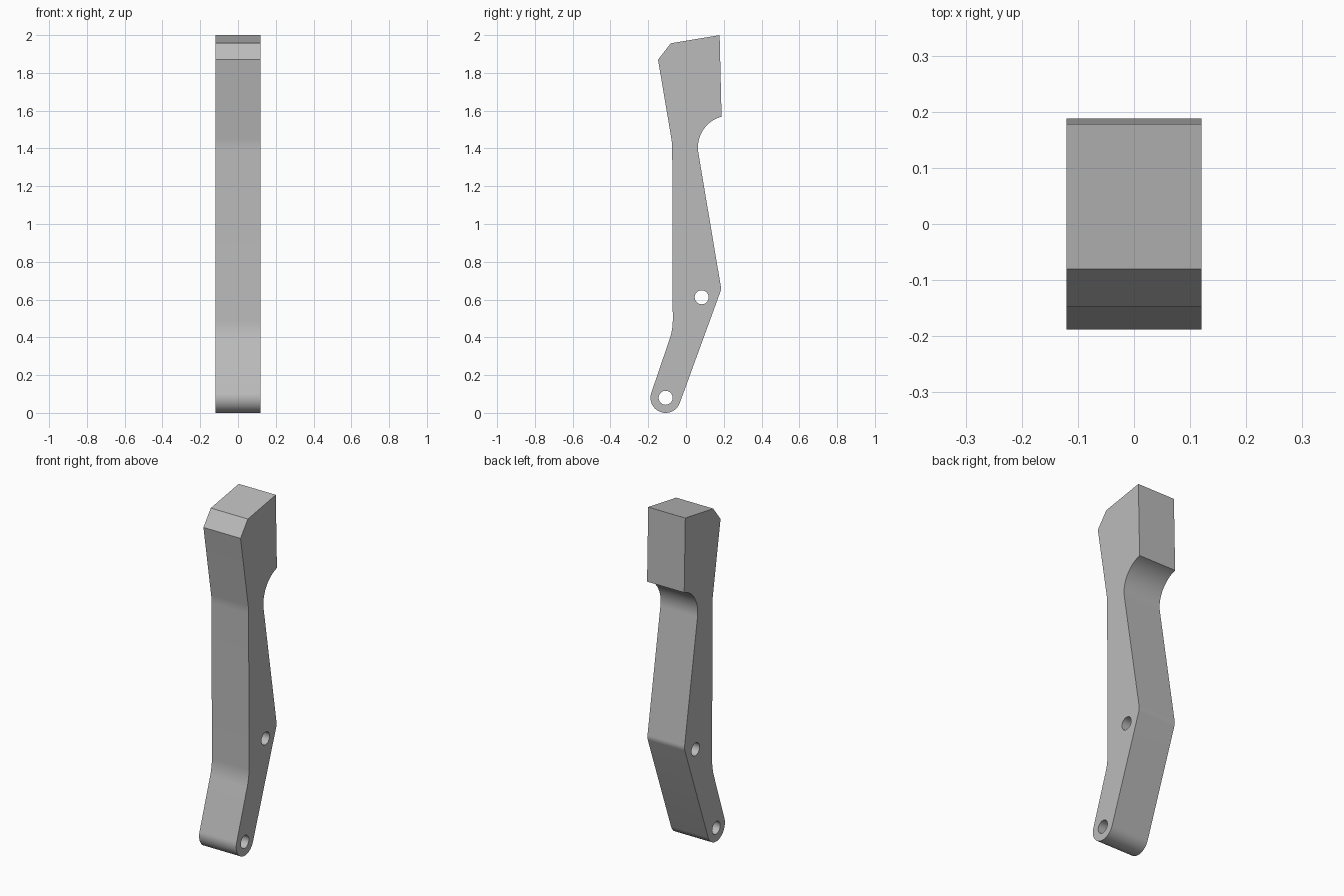
import bpy, bmesh
from math import cos, sin, radians
from mathutils import Matrix

HALF_WIDTH = 0.12

cube = bpy.data.objects.get("Cube")
if cube:
    bpy.data.objects.remove(cube, do_unlink=True)


def arc(y, z, r, start, end, steps):
    """Points of an arc in the side plane, angles in degrees."""
    angles = [radians(start + (end - start) * i / steps) for i in range(steps + 1)]
    return [(y + r * cos(a), z + r * sin(a)) for a in angles]


def circle(y, z, r):
    return arc(y, z, r, 0, 360, 40)[:-1]


# Side outline, clockwise from the rounded foot
outline = arc(-0.108, 0.08, 0.08, -20, -199, 28)      # foot
outline += arc(-0.37, 0.49, 0.30, -19, 0, 8)          # lower front bend
outline += arc(-0.373, 1.40, 0.30, 0, 10, 6)          # upper front bend
outline += [(-0.148, 1.87), (-0.08, 1.957), (0.178, 2.0)]  # chamfered head
outline += arc(0.232, 1.405, 0.169, 105, 189.5, 20)   # hollow under the head
outline += arc(0.125, 0.66, 0.06, 9.5, -20, 8)        # rear knee

# Filled profile with two pin holes, extruded to the full width
curve = bpy.data.curves.new("lever_profile", 'CURVE')
curve.dimensions = '2D'
curve.fill_mode = 'BOTH'
curve.extrude = HALF_WIDTH
for loop in (outline, circle(-0.108, 0.08, 0.037), circle(0.083, 0.612, 0.037)):
    spline = curve.splines.new('POLY')
    spline.points.add(len(loop) - 1)
    for point, (y, z) in zip(spline.points, loop):
        point.co = (y, z, 0, 1)
    spline.use_cyclic_u = True

helper = bpy.data.objects.new("profile_helper", curve)
bpy.context.collection.objects.link(helper)
bpy.context.view_layer.update()
evaluated = helper.evaluated_get(bpy.context.evaluated_depsgraph_get())
mesh = bpy.data.meshes.new_from_object(evaluated)
bpy.data.objects.remove(helper, do_unlink=True)

# Weld the caps to the walls and stand the profile upright
bm = bmesh.new()
bm.from_mesh(mesh)
bmesh.ops.remove_doubles(bm, verts=bm.verts, dist=0.0001)
upright = Matrix(((0, 0, 1), (1, 0, 0), (0, 1, 0))).to_4x4()
bmesh.ops.transform(bm, matrix=upright, verts=bm.verts)
bmesh.ops.recalc_face_normals(bm, faces=bm.faces)
bm.to_mesh(mesh)
bm.free()

# Plain grey finish
grey = bpy.data.materials.new("plain_grey")
grey.use_nodes = True
colour = (0.5, 0.5, 0.5, 1)
grey.diffuse_color = colour
grey.node_tree.nodes["Principled BSDF"].inputs["Base Color"].default_value = colour
mesh.materials.clear()
mesh.materials.append(grey)

lever = bpy.data.objects.new("lever_arm", mesh)
bpy.context.collection.objects.link(lever)
bpy.ops.object.select_all(action='DESELECT')
lever.select_set(True)
bpy.context.view_layer.objects.active = lever
bpy.ops.object.shade_smooth_by_angle(angle=radians(20))
